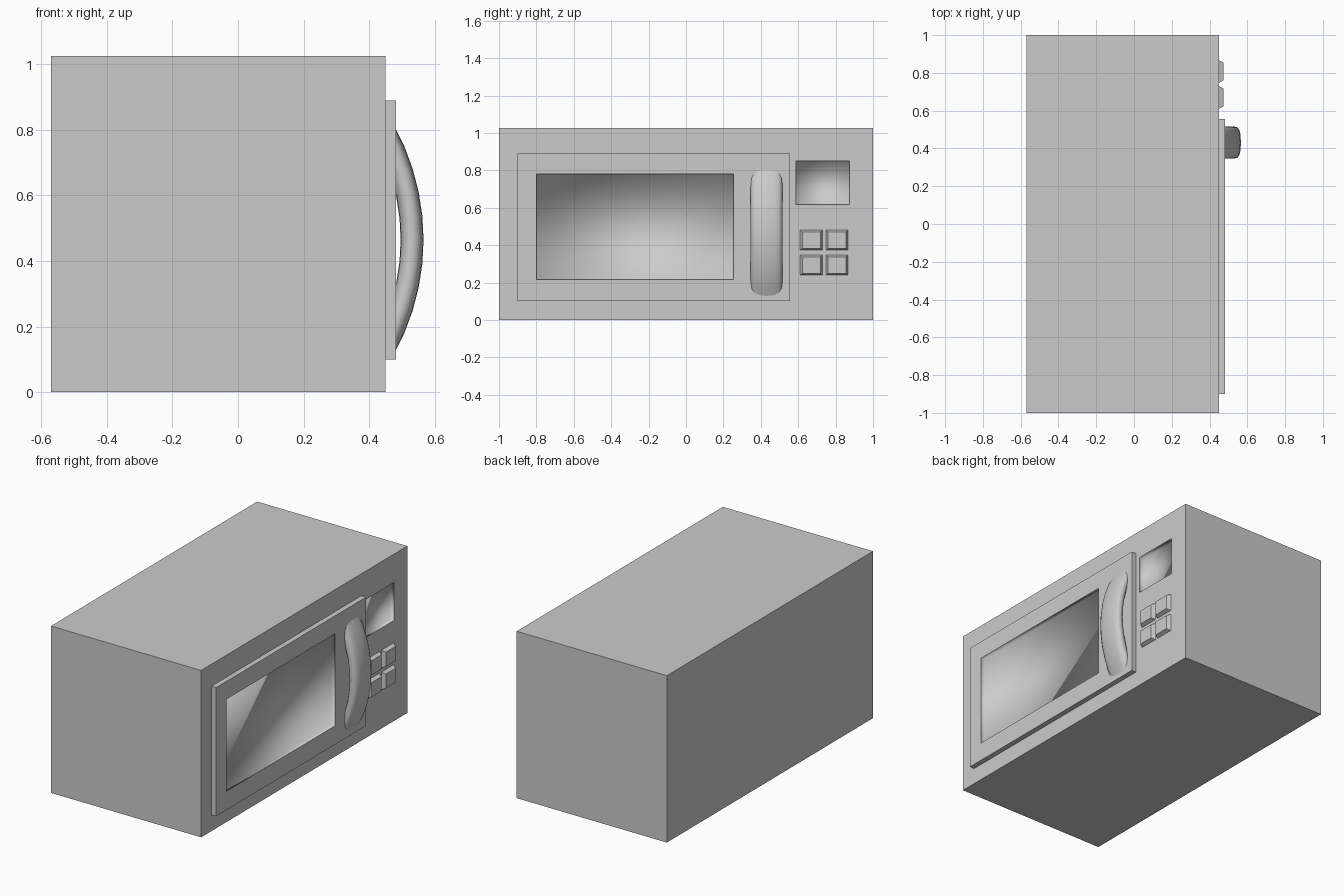
import bpy, bmesh, math

if "Cube" in bpy.data.objects:
    bpy.data.objects.remove(bpy.data.objects["Cube"])


def finish(name, bm):
    bmesh.ops.recalc_face_normals(bm, faces=bm.faces[:])
    mesh = bpy.data.meshes.new(name)
    bm.to_mesh(mesh)
    bm.free()
    obj = bpy.data.objects.new(name, mesh)
    bpy.context.collection.objects.link(obj)
    return obj


def ring(bm, x, ys, zs):
    corners = [(0, 0), (1, 0), (1, 1), (0, 1)]
    return [bm.verts.new((x, ys[i], zs[j])) for i, j in corners]


def bridge(bm, a, b):
    n = len(a)
    return [bm.faces.new((a[i], a[(i + 1) % n], b[(i + 1) % n], b[i])) for i in range(n)]


def recessed_box(name, xs, ys, zs, win_y, win_z, depth):
    """Box whose +x face has a rectangular pocket with softly shaded walls."""
    bm = bmesh.new()
    back = ring(bm, xs[0], ys, zs)
    front = ring(bm, xs[1], ys, zs)
    rim = ring(bm, xs[1], win_y, win_z)
    floor = ring(bm, xs[1] - depth, win_y, win_z)
    bm.faces.new(back)
    bridge(bm, back, front)
    bridge(bm, front, rim)
    pocket = bridge(bm, rim, floor) + [bm.faces.new(floor)]
    for f in pocket:
        f.smooth = True
    for i in range(4):
        bm.edges.get((rim[i], rim[(i + 1) % 4])).smooth = False
    return finish(name, bm)


# Cabinet with display pocket, door with window pocket
recessed_box("cabinet", (-0.57, 0.45), (-1, 1), (0, 1.025), (0.587, 0.873), (0.617, 0.85), 0.03)
recessed_box("door", (0.45, 0.482), (-0.9, 0.555), (0.10, 0.89), (-0.80, 0.255), (0.215, 0.78), 0.025)

# Tapered keypad buttons
for row, z in enumerate((0.427, 0.293)):
    for col, y in enumerate((0.67, 0.807)):
        bm = bmesh.new()
        base = ring(bm, 0.445, (y - 0.062, y + 0.062), (z - 0.056, z + 0.056))
        top = ring(bm, 0.473, (y - 0.048, y + 0.048), (z - 0.044, z + 0.044))
        bm.faces.new(base)
        bm.faces.new(top)
        bridge(bm, base, top)
        finish(f"button_{row}_{col}", bm)

# Bowed handle: rounded section swept along an arc, ends sunk into the door
bm = bmesh.new()
cx, cz, cy, radius, span = -0.156, 0.465, 0.431, 0.687, math.radians(29)
section = []
for k in range(16):
    t = 2 * math.pi * k / 16
    c, s = math.cos(t), math.sin(t)
    section.append((0.035 * math.copysign(abs(c) ** 0.75, c),
                    0.085 * math.copysign(abs(s) ** 0.75, s)))
rings = []
for i in range(11):
    a = -span + 2 * span * i / 10
    rings.append([bm.verts.new((cx + (radius + r) * math.cos(a), cy + y,
                                cz + (radius + r) * math.sin(a))) for r, y in section])
for a, b in zip(rings, rings[1:]):
    bridge(bm, a, b)
bm.faces.new(rings[0])
bm.faces.new(rings[-1])
handle = finish("handle", bm)
bpy.context.view_layer.objects.active = handle
handle.select_set(True)
bpy.ops.object.shade_smooth_by_angle(angle=math.radians(40))
